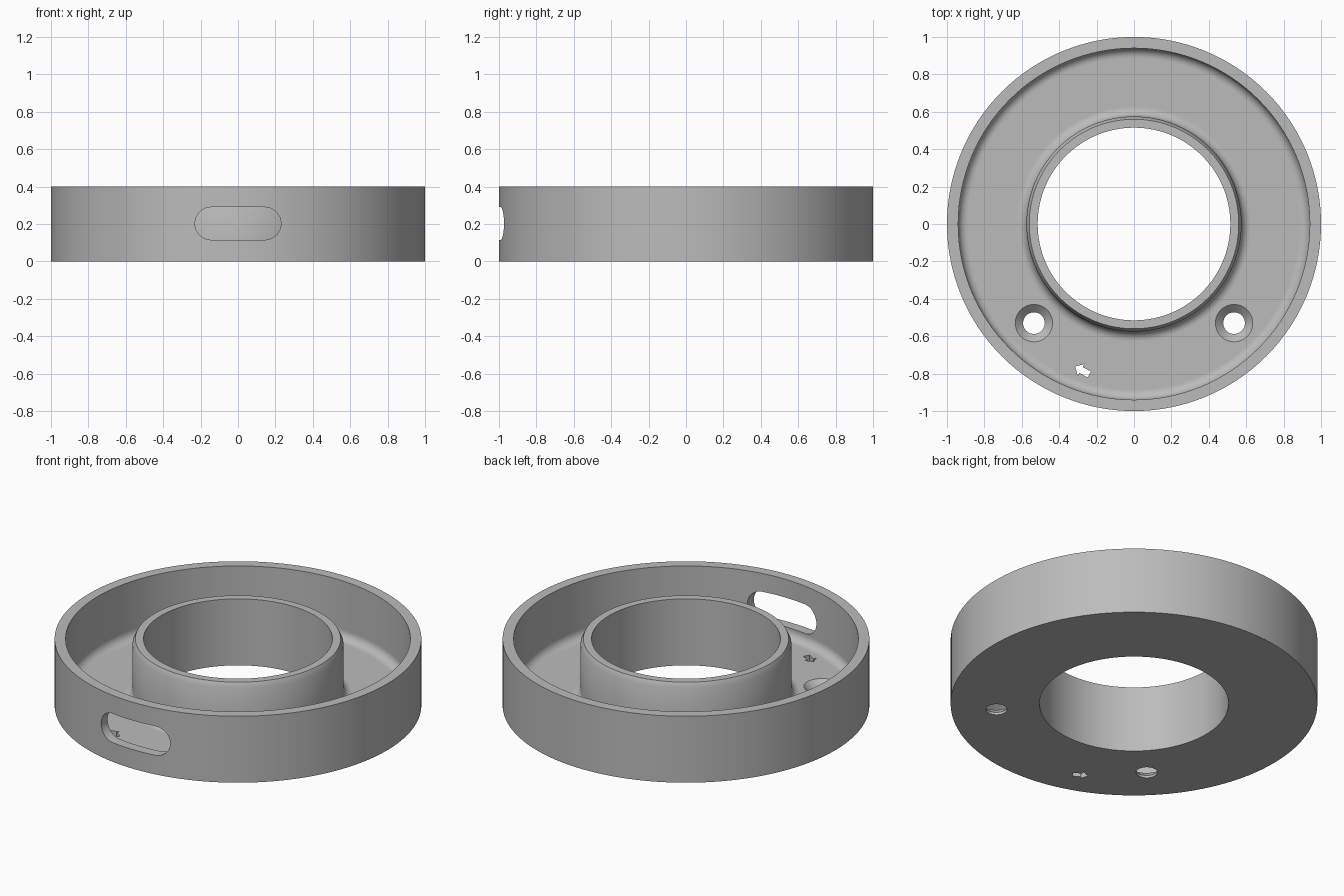
import bpy, bmesh
from math import sin, cos, pi, radians
from mathutils import Vector

cube = bpy.data.objects.get("Cube")
if cube:
    bpy.data.objects.remove(cube)

HEIGHT, FLOOR, FILLET = 0.4, 0.055, 0.05
OUTER, WALL, TUBE, BORE = 1.0, 0.94, 0.575, 0.515

grey = bpy.data.materials.new("plain_grey")
grey.use_nodes = True
colour = (0.5, 0.5, 0.5, 1)
grey.diffuse_color = colour
grey.node_tree.nodes["Principled BSDF"].inputs["Base Color"].default_value = colour


def make_object(name, bm):
    bmesh.ops.recalc_face_normals(bm, faces=bm.faces)
    mesh = bpy.data.meshes.new(name)
    bm.to_mesh(mesh)
    bm.free()
    mesh.materials.append(grey)
    obj = bpy.data.objects.new(name, mesh)
    bpy.context.collection.objects.link(obj)
    return obj


def lathe(name, profile, steps):
    """Spin a closed (radius, z) profile around the z axis."""
    bm = bmesh.new()
    rings = [[bm.verts.new((r * cos(2 * pi * i / steps), r * sin(2 * pi * i / steps), z))
              for r, z in profile] for i in range(steps)]
    for i in range(steps):
        a, b = rings[i], rings[(i + 1) % steps]
        for j in range(len(profile)):
            k = (j + 1) % len(profile)
            bm.faces.new((a[j], b[j], b[k], a[k]))
    return make_object(name, bm)


def prism(name, outline, sweep):
    """Extrude a flat outline along the sweep vector."""
    bm = bmesh.new()
    face = bm.faces.new([bm.verts.new(p) for p in outline])
    new = bmesh.ops.extrude_face_region(bm, geom=[face])["geom"]
    verts = [v for v in new if isinstance(v, bmesh.types.BMVert)]
    bmesh.ops.translate(bm, verts=verts, vec=sweep)
    return make_object(name, bm)


def cone(name, x, y, low, high, r_low, r_high):
    bm = bmesh.new()
    bmesh.ops.create_cone(bm, cap_ends=True, segments=40, radius1=r_low,
                          radius2=r_high, depth=high - low)
    bmesh.ops.translate(bm, verts=bm.verts, vec=(x, y, (low + high) / 2))
    return make_object(name, bm)


def arc(cx, cz, radius, start, end, steps=8):
    return [(cx + radius * cos(radians(start + (end - start) * i / steps)),
             cz + radius * sin(radians(start + (end - start) * i / steps)))
            for i in range(steps + 1)]


# Ring-shaped tray: outer wall, filleted floor and bevelled centre tube
top_of_fillet = FLOOR + FILLET
profile = [(BORE, 0), (OUTER, 0), (OUTER, HEIGHT), (WALL, HEIGHT), (WALL, top_of_fillet + 0.004)]
profile += arc(WALL - FILLET, top_of_fillet, FILLET, 0, -90)
profile += [(WALL - FILLET - 0.004, FLOOR), (TUBE + FILLET + 0.004, FLOOR)]
profile += arc(TUBE + FILLET, top_of_fillet, FILLET, 270, 180)
profile += [(TUBE, top_of_fillet + 0.004), (TUBE, HEIGHT - 0.03),
            (TUBE - 0.015, HEIGHT), (BORE, HEIGHT)]
tray = lathe("ring_tray", profile, 128)

# Rounded slot through the front wall
radius, middle, reach = 0.0875, 0.2025, 0.1425
ends = arc(reach, middle, radius, -90, 90, 16) + arc(-reach, middle, radius, 90, 270, 16)
cutters = [prism("slot_cutter", [(x, -1.2, z) for x, z in ends], (0, 0.4, 0))]

# Countersunk screw holes
for side, sx in (("left", 1), ("right", -1)):
    x, y = sx * 0.535, -0.53
    cutters.append(cone(side + "_hole_cutter", x, y, -0.05, 0.1, 0.058, 0.058))
    cutters.append(cone(side + "_sink_cutter", x, y, 0.015, FLOOR + 0.002, 0.058, 0.102))

# Arrow-shaped opening in the floor
tip, along = Vector((-0.315, -0.762, -0.05)), Vector((0.87, -0.49, 0))
across = Vector((0.49, 0.87, 0))
half = [(0, 0), (0.037, 0.036), (0.037, 0.018), (0.087, 0.018)]
outline = half + [(a, -w) for a, w in reversed(half[1:])]
cutters.append(prism("arrow_cutter", [tip + along * a + across * w for a, w in outline],
                     (0, 0, 0.2)))

# Cut the openings, then remove the cutters
bpy.context.view_layer.objects.active = tray
for cutter in cutters:
    cutter.hide_render = True
    mod = tray.modifiers.new(cutter.name, "BOOLEAN")
    mod.operation, mod.solver, mod.object = "DIFFERENCE", "EXACT", cutter
    bpy.ops.object.modifier_apply(modifier=mod.name)
    bpy.data.objects.remove(cutter)

bpy.ops.object.select_all(action="DESELECT")
tray.select_set(True)
bpy.ops.object.shade_smooth_by_angle(angle=radians(30))
